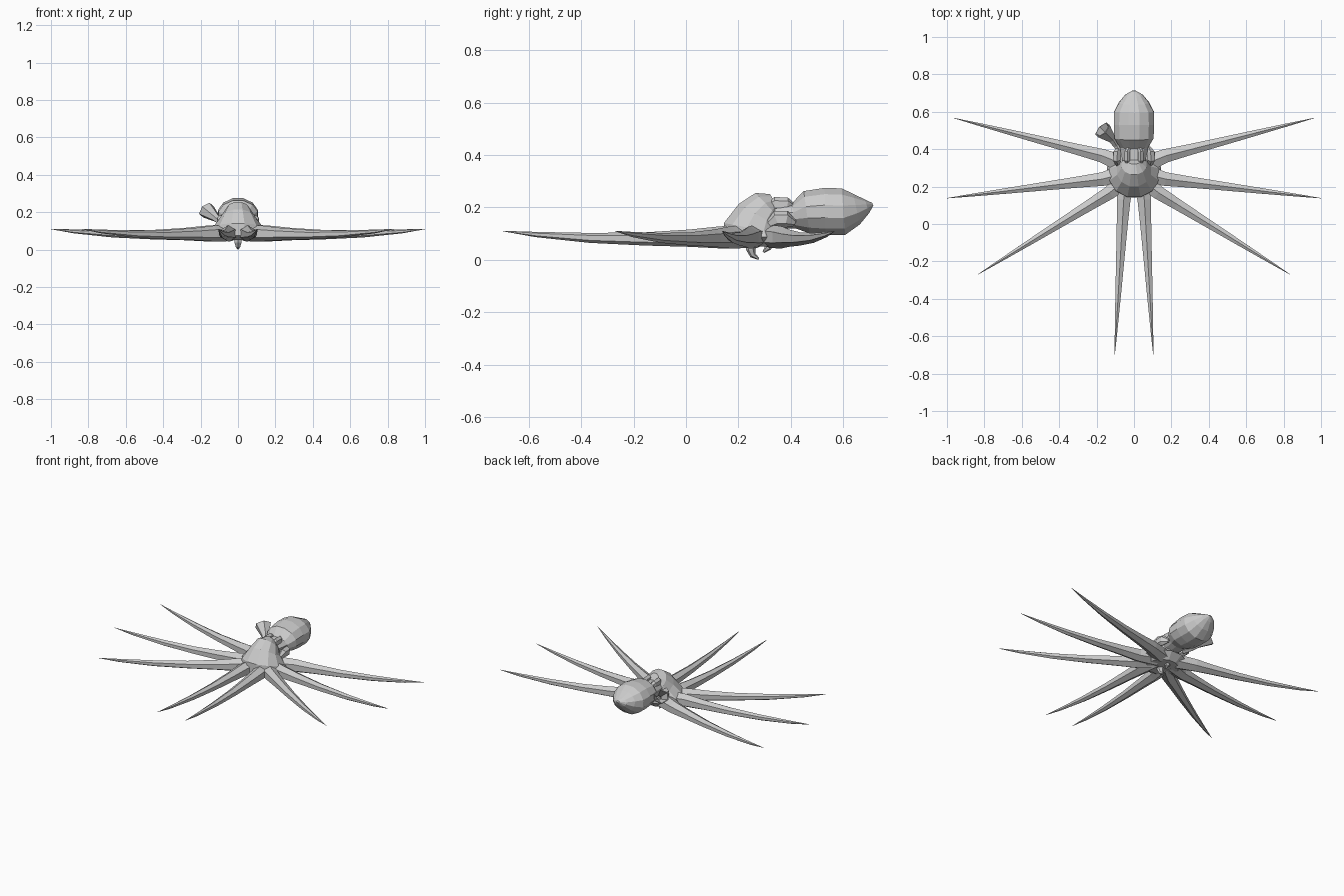
import bpy, math
from mathutils import Vector


def loft(name, path, sizes, n=8, up=(0, 0, 1), mirror=False, turn=0.5, cap=True):
    """Skin n-sided rings (half width, half height) along a path; flat faces."""
    path = [Vector(p) for p in path]
    up = Vector(up)
    verts, faces = [], []
    for i, p in enumerate(path):
        t = (path[min(i + 1, len(path) - 1)] - path[max(i - 1, 0)]).normalized()
        side = t.cross(up).normalized()
        top = side.cross(t)
        w, h = sizes[i]
        for k in range(n):
            a = 2 * math.pi * (k + turn) / n
            verts.append(p + side * w * math.cos(a) + top * h * math.sin(a))
    for i in range(len(path) - 1):
        for k in range(n):
            a, b = i * n + k, i * n + (k + 1) % n
            faces.append((a, b, b + n, a + n))
    if cap:
        faces.append(tuple(range(n))[::-1])
        faces.append(tuple(range(len(verts) - n, len(verts))))
    mesh = bpy.data.meshes.new(name)
    mesh.from_pydata(verts, [], faces)
    obj = bpy.data.objects.new(name, mesh)
    bpy.context.collection.objects.link(obj)
    if mirror:
        obj.modifiers.new("Mirror", 'MIRROR')
    return obj


# Mantle: pointed sac behind the head, with a narrow neck
loft("mantle",
     [(0, .34, .165), (0, .41, .168), (0, .46, .182), (0, .53, .185),
      (0, .60, .184), (0, .65, .194), (0, .69, .204), (0, .712, .212)],
     [(.065, .05), (.078, .05), (.108, .084), (.112, .093),
      (.110, .092), (.082, .062), (.048, .028), (.010, .006)], n=12)

# Head: dome rising out of the arm web
loft("head",
     [(0, .27, .052), (0, .27, .085), (0, .265, .118), (0, .285, .165),
      (0, .315, .203), (0, .34, .218)],
     [(.10, .09), (.150, .133), (.135, .127), (.094, .100),
      (.068, .075), (.035, .04)], n=12, up=(0, 1, 0))

# Arms: four mirrored pairs, tapering and lifting slightly at the tips
arms = {
    "back_arm": ((.06, .32), (.17, .365), (.965, .567)),
    "side_arm": ((.05, .27), (.17, .240), (1.0, .138)),
    "front_side_arm": ((.04, .24), (.13, .168), (.835, -.27)),
    "front_arm": ((.035, .26), (.055, .130), (.103, -.697)),
}
stages = [(0, .086, .042, .042), (.14, .083, .035, .033), (.35, .080, .027, .025),
          (.6, .084, .018, .019), (.85, .097, .008, .010), (1, .110, .001, .001)]
for name, (start, root, tip) in arms.items():
    path, sizes = [(*start, .09)], [(.055, .045)]
    for t, z, w, h in stages:
        path.append((root[0] + (tip[0] - root[0]) * t,
                     root[1] + (tip[1] - root[1]) * t, z))
        sizes.append((w, h))
    loft(name, path, sizes, n=6, mirror=True, turn=0.5)

# Eye ridges on top of the head and the lobes beside them
loft("eye_ridge", [(.03, .305, .205), (.036, .34, .212), (.036, .385, .212), (.024, .42, .20)],
     [(.006, .008), (.017, .028), (.018, .026), (.005, .008)], n=6, mirror=True)
loft("eye_lobe", [(.085, .31, .13), (.092, .345, .155), (.09, .38, .155), (.078, .415, .14)],
     [(.008, .012), (.024, .033), (.024, .033), (.008, .012)], n=6, mirror=True)

# Siphon: thin stem flaring into an open funnel on one side
siphon = loft("siphon",
              [(-.06, .38, .14), (-.095, .42, .15), (-.118, .455, .17), (-.170, .505, .212)],
              [(.018, .018), (.012, .012), (.018, .016), (.046, .040)], n=6, cap=False)
siphon.modifiers.new("Solidify", 'SOLIDIFY').thickness = .006

# Beak: two hooked halves below the mouth
loft("front_beak", [(0, .25, .07), (0, .247, .04), (0, .255, .018), (0, .278, .003)],
     [(.026, .026), (.022, .018), (.014, .012), (.003, .003)], n=6, up=(0, 1, 0))
loft("back_beak", [(0, .315, .07), (0, .312, .045), (0, .295, .030)],
     [(.020, .020), (.015, .013), (.003, .004)], n=6, up=(0, 1, 0))
